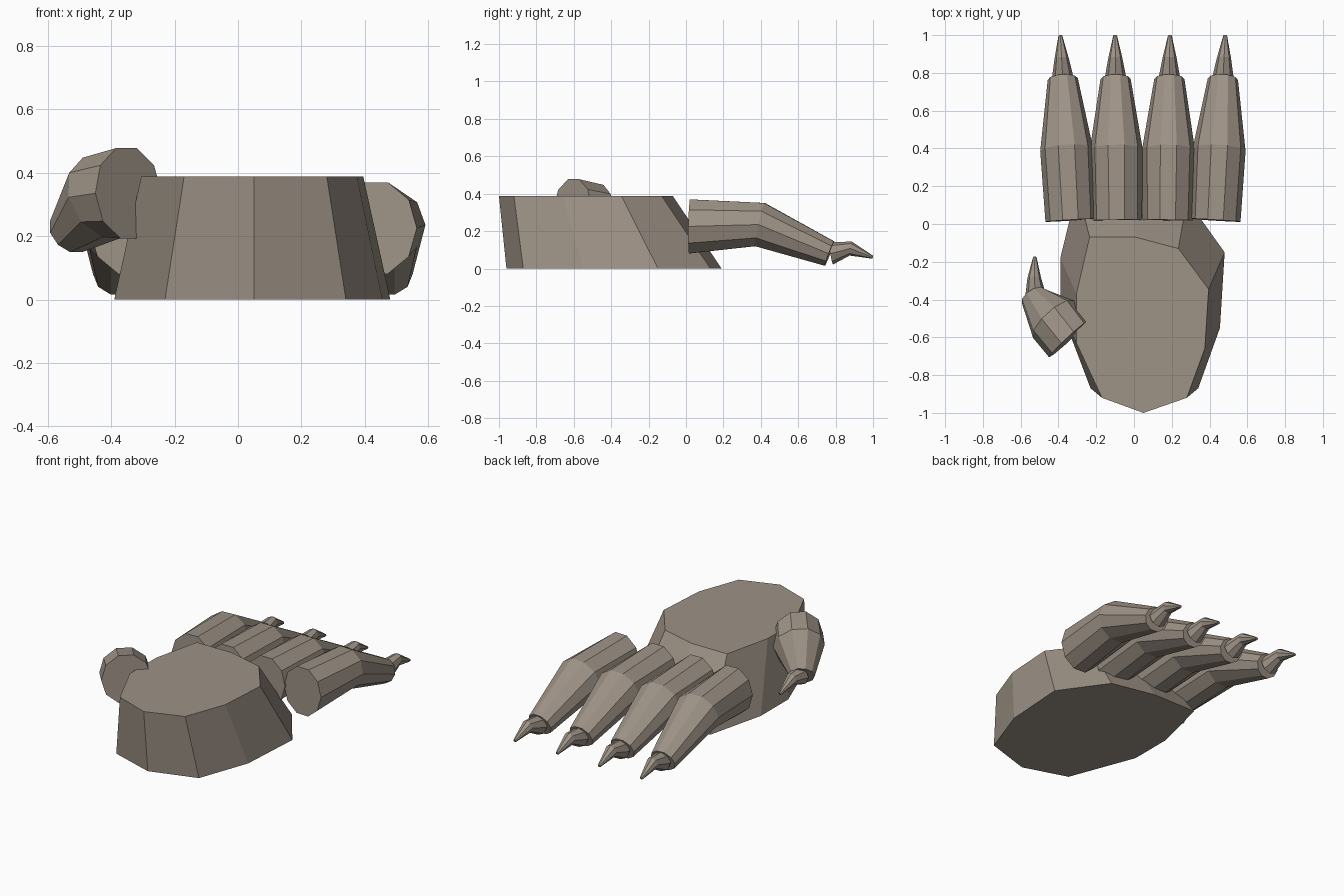
import bpy, math
from mathutils import Vector

if "Cube" in bpy.data.objects:
    bpy.data.objects.remove(bpy.data.objects["Cube"])

mat = bpy.data.materials.new("warm grey")
mat.diffuse_color = (0.34, 0.29, 0.24, 1)
mat.use_nodes = True
mat.node_tree.nodes["Principled BSDF"].inputs["Base Color"].default_value = mat.diffuse_color


def make(name, rings):
    """Skin a closed solid through equal-sized rings of points, capped at both ends."""
    n = len(rings[0])
    verts = [tuple(p) for r in rings for p in r]
    faces = [tuple(reversed(range(n))),
             tuple(range(len(verts) - n, len(verts)))]
    for k in range(len(rings) - 1):
        a, b = k * n, (k + 1) * n
        for i in range(n):
            j = (i + 1) % n
            faces.append((a + i, a + j, b + j, b + i))
    me = bpy.data.meshes.new(name)
    me.from_pydata(verts, [], faces)
    me.materials.append(mat)
    ob = bpy.data.objects.new(name, me)
    bpy.context.collection.objects.link(ob)
    return ob


def ring(centre, yaw, pitch, rx, rz, sides):
    """Ellipse facing +y, turned left by yaw and tipped down by pitch (degrees)."""
    y, p = math.radians(yaw), math.radians(pitch)
    d = Vector((-math.sin(y) * math.cos(p), math.cos(y) * math.cos(p), -math.sin(p)))
    side = d.cross(Vector((0, 0, 1))).normalized()
    up = side.cross(d)
    pts = []
    for i in range(sides):
        a = -2 * math.pi * i / sides
        pts.append(Vector(centre) + side * rx * math.cos(a) + up * rz * math.sin(a))
    return pts


# Palm: ten-sided slab, wider and further forward at the bottom
bottom = [(-0.23, -0.87), (0.05, -0.96), (0.34, -0.87), (0.455, -0.55), (0.48, -0.15),
          (0.28, 0.13), (0, 0.19), (-0.3, 0.19), (-0.39, -0.18), (-0.39, -0.45)]
top = [(-0.17, -0.92), (0.05, -1.0), (0.28, -0.92), (0.375, -0.66), (0.395, -0.345),
       (0.235, -0.13), (0.01, -0.07), (-0.235, -0.07), (-0.305, -0.37), (-0.305, -0.63)]
make("palm", [[(x, y, 0) for x, y in bottom], [(x, y, 0.387) for x, y in top]])

# Fingers and claws: base x, tip x, fan angle
for k, (x0, x1, yaw) in enumerate([(-0.335, -0.39, 3.5), (-0.09, -0.1, 0.5),
                                   (0.178, 0.19, -0.5), (0.43, 0.483, -3.5)]):
    def at(y, z):
        return (x0 + (x1 - x0) * y, y, z)
    make(f"finger_{k + 1}", [
        ring(at(0.02, 0.225), yaw, 1, 0.133, 0.152, 10),
        ring(at(0.395, 0.235), yaw, 12, 0.14, 0.124, 10),
        ring(at(0.767, 0.08), yaw, 21, 0.08, 0.073, 10)])
    make(f"claw_{k + 1}", [
        ring(at(0.775, 0.08), yaw, -10, 0.057, 0.06, 8),
        ring(at(0.88, 0.107), yaw, 8, 0.037, 0.038, 8),
        ring(at(0.998, 0.06), yaw, 25, 0.01, 0.008, 8)])

# Thumb: short and turned outwards, with a claw bending forward
make("thumb", [
    ring((-0.345, -0.608, 0.335), 43, 4, 0.143, 0.15, 10),
    ring((-0.425, -0.505, 0.322), 42, 20, 0.147, 0.14, 10),
    ring((-0.53, -0.385, 0.21), 32, 32, 0.073, 0.075, 10)])
make("thumb_claw", [
    ring((-0.522, -0.375, 0.21), 10, 0, 0.055, 0.055, 8),
    ring((-0.528, -0.285, 0.225), 0, 10, 0.036, 0.036, 8),
    ring((-0.525, -0.175, 0.175), -3, 25, 0.009, 0.008, 8)])
